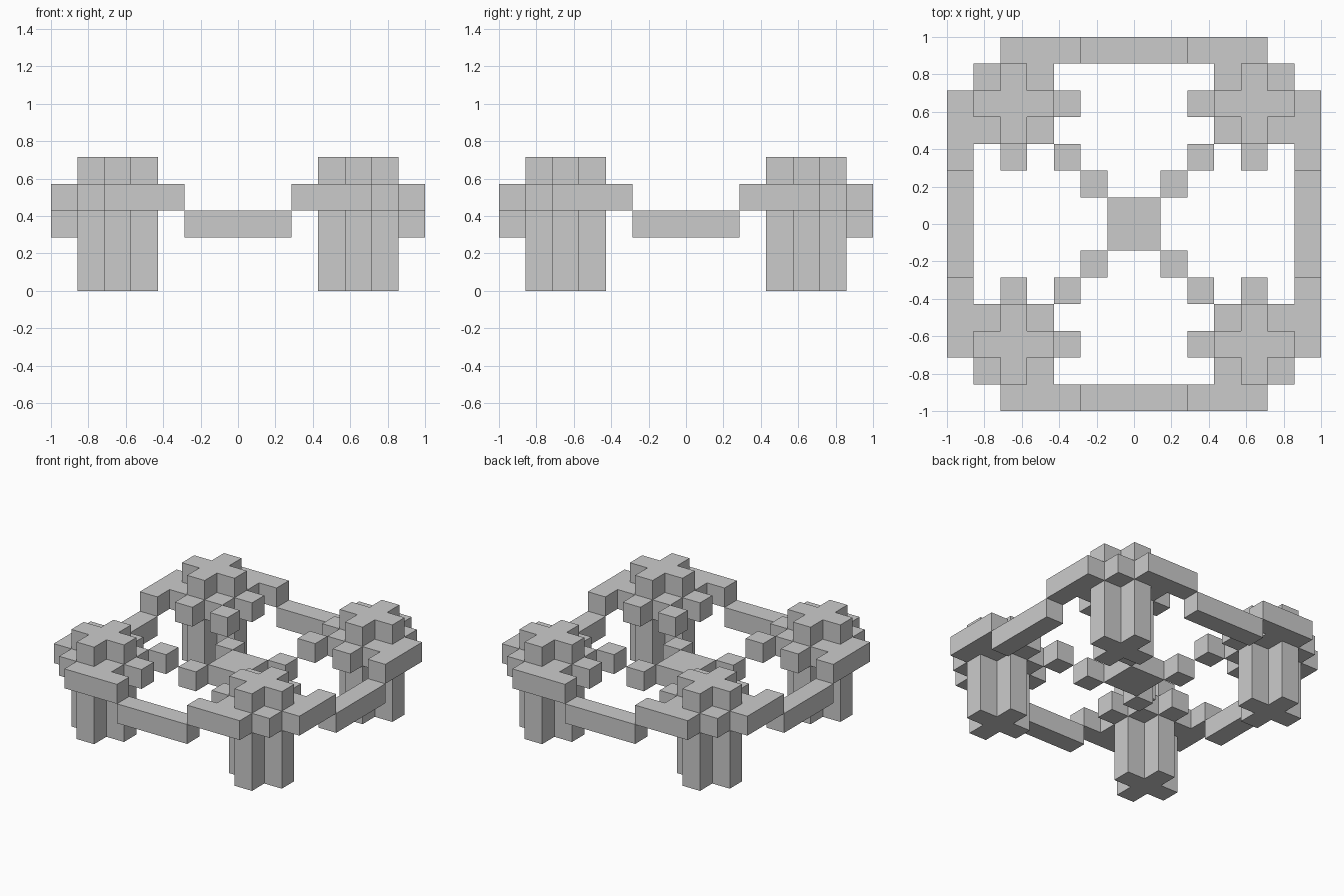
import bpy
import bmesh
from itertools import product
from mathutils import Vector

U = 1 / 7  # edge length of one block

cube = bpy.data.objects.get("Cube")
if cube:
    bpy.data.objects.remove(cube, do_unlink=True)

grey = bpy.data.materials.new("light_grey")
grey.use_nodes = True
grey.diffuse_color = (0.6, 0.6, 0.6, 1)
bsdf = next(n for n in grey.node_tree.nodes if n.type == "BSDF_PRINCIPLED")
bsdf.inputs["Base Color"].default_value = grey.diffuse_color


def box(x, y, z):
    """Block cells inside three (start, end) ranges."""
    return set(product(range(*x), range(*y), range(*z)))


def cross(z):
    """Plus-shaped column over the corner centre."""
    return box((3, 6), (4, 5), z) | box((4, 5), (3, 6), z)


def build(name, cells):
    """Solid made of only the outside faces of a set of cells."""
    bm = bmesh.new()
    for cell in cells:
        for axis, side in product(range(3), (-1, 1)):
            near = list(cell)
            near[axis] += side
            if tuple(near) in cells:
                continue
            n = Vector((0, 0, 0))
            n[axis] = side / 2
            a = Vector((0, 0, 0))
            a[(axis + 1) % 3] = 0.5
            b = n.cross(a) * 2
            mid = Vector(cell) + Vector((0.5, 0.5, 0.5)) + n
            ring = (mid - a - b, mid + a - b, mid + a + b, mid - a + b)
            bm.faces.new([bm.verts.new(p * U) for p in ring])
    bmesh.ops.remove_doubles(bm, verts=bm.verts, dist=U / 100)
    bmesh.ops.dissolve_limit(bm, angle_limit=0.01, verts=bm.verts, edges=bm.edges)
    mesh = bpy.data.meshes.new(name)
    bm.to_mesh(mesh)
    bm.free()
    mesh.materials.append(grey)
    obj = bpy.data.objects.new(name, mesh)
    bpy.context.collection.objects.link(obj)


def mirrored(cells, sx, sy):
    """Move cells from the +x +y quarter to another quarter."""
    return {(x if sx > 0 else -1 - x, y if sy > 0 else -1 - y, z)
            for x, y, z in cells}


# Corner pier: column, wide capital with outer beams and inner stubs, top cross
capital = (box((3, 6), (3, 6), (3, 4))
           | box((2, 5), (6, 7), (3, 4)) | box((6, 7), (2, 5), (3, 4))
           | box((2, 3), (4, 5), (3, 4)) | box((4, 5), (2, 3), (3, 4)))
pier = cross((0, 3)) | capital | cross((4, 5))

for sx, sy in product((-1, 1), repeat=2):
    corner = ("back" if sy > 0 else "front") + ("_left" if sx > 0 else "_right")
    build(corner + "_pier", mirrored(pier, sx, sy))
    # Diagonal stepping blocks toward the middle
    build(corner + "_upper_step", mirrored(box((2, 3), (2, 3), (3, 4)), sx, sy))
    build(corner + "_lower_step", mirrored(box((1, 2), (1, 2), (2, 3)), sx, sy))

# Lower rails between the piers
for name, start in (("front", -7), ("back", 6)):
    build(name + "_rail", box((-2, 2), (start, start + 1), (2, 3)))
for name, start in (("right", -7), ("left", 6)):
    build(name + "_rail", box((start, start + 1), (-2, 2), (2, 3)))

# Middle platform
build("centre_platform", box((-1, 1), (-1, 1), (2, 3)))
